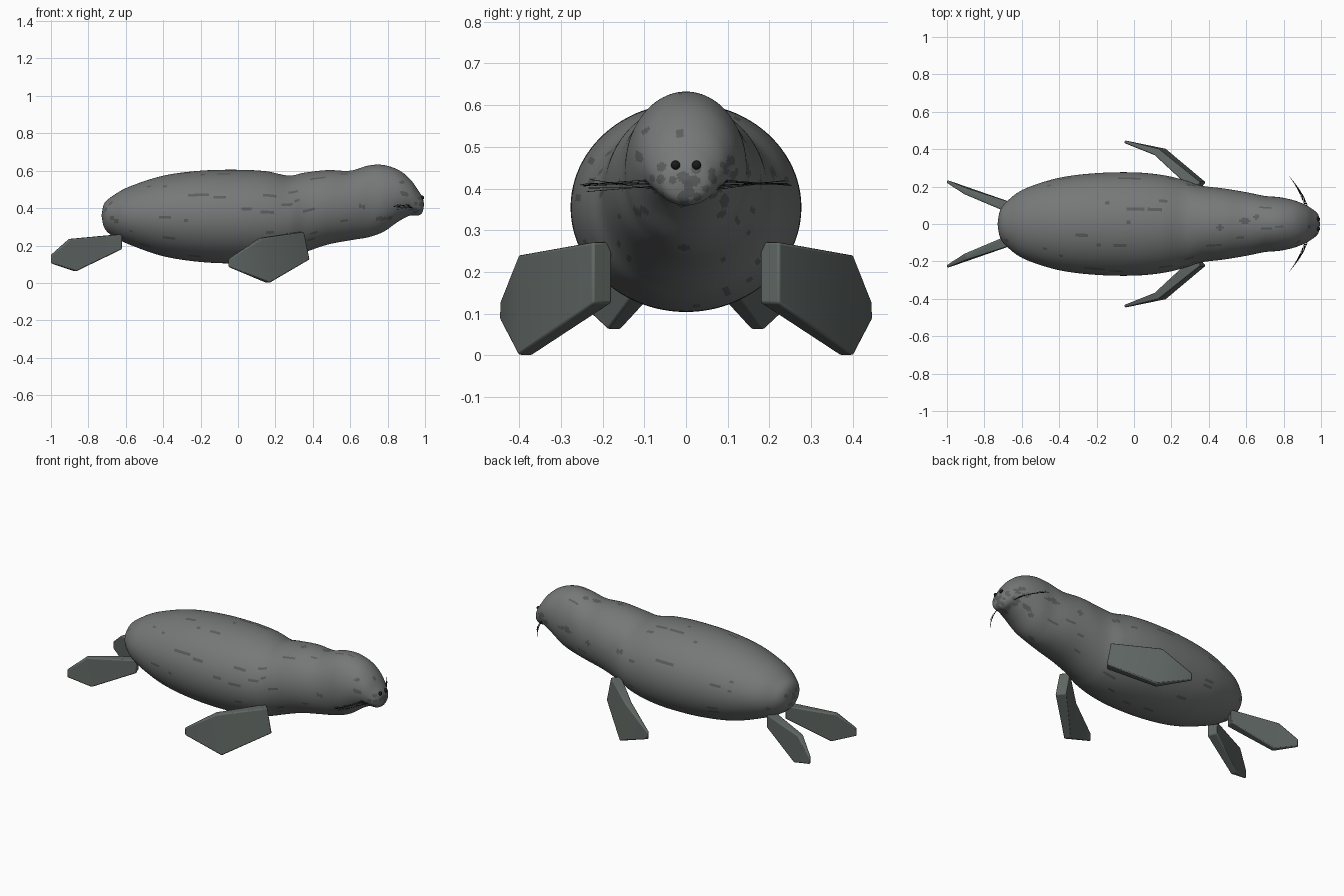
import bpy, bmesh, math, random
from mathutils import Vector

if "Cube" in bpy.data.objects:
    bpy.data.objects.remove(bpy.data.objects["Cube"])

random.seed(4)


def material(name, rgb):
    m = bpy.data.materials.new(name)
    m.diffuse_color = (*rgb, 1)
    m.use_nodes = True
    m.node_tree.nodes["Principled BSDF"].inputs["Base Color"].default_value = m.diffuse_color
    return m


FUR = material("fur", (0.18, 0.19, 0.185))
SPOT = material("dark_fur", (0.105, 0.112, 0.11))
FLIPPER = material("flipper_skin", (0.115, 0.135, 0.125))
BLACK = material("black", (0.01, 0.01, 0.01))


def finish(bm, name, mats, angle):
    bmesh.ops.recalc_face_normals(bm, faces=bm.faces)
    me = bpy.data.meshes.new(name)
    bm.to_mesh(me)
    bm.free()
    ob = bpy.data.objects.new(name, me)
    bpy.context.collection.objects.link(ob)
    for m in mats:
        me.materials.append(m)
    bpy.ops.object.select_all(action='DESELECT')
    ob.select_set(True)
    bpy.context.view_layer.objects.active = ob
    bpy.ops.object.shade_smooth_by_angle(angle=math.radians(angle))
    return ob


def spline(pts, steps):
    # Catmull-Rom through the stations
    p = [Vector(q) for q in pts]
    p = [2 * p[0] - p[1]] + p + [2 * p[-1] - p[-2]]
    out = []
    for i in range(1, len(p) - 2):
        a, b, c, d = p[i - 1:i + 3]
        for k in range(steps):
            t = k / steps
            out.append(0.5 * (2 * b + (c - a) * t + (2 * a - 5 * b + 4 * c - d) * t * t
                              + (3 * b - a - 3 * c + d) * t ** 3))
    return out + [p[-2]]


# Body, neck and head: one loft, stations are (x, top z, bottom z, half width)
STATIONS = [
    (-.73, .36, .36, 0), (-.715, .425, .295, .075), (-.67, .465, .25, .13),
    (-.58, .515, .205, .19), (-.4, .573, .143, .247), (-.2, .6, .112, .272),
    (0, .605, .104, .276), (.15, .597, .112, .262), (.27, .574, .135, .235),
    (.36, .59, .165, .205), (.48, .603, .205, .19), (.6, .6, .228, .17),
    (.7, .628, .245, .15), (.78, .63, .275, .143), (.86, .603, .33, .125),
    (.92, .555, .36, .1), (.96, .5, .36, .075), (.985, .46, .375, .05),
    (.995, .42, .42, 0)]
SEG = 96
rows = spline(STATIONS, 9)
bm = bmesh.new()
rings = []
for x, top, bot, w in rows[1:-1]:
    ring = []
    for k in range(SEG):
        a = 2 * math.pi * k / SEG
        ring.append(bm.verts.new((x, w * math.cos(a),
                                  (top + bot) / 2 + (top - bot) / 2 * math.sin(a))))
    rings.append(ring)
for r, s in zip(rings, rings[1:]):
    for k in range(SEG):
        n = (k + 1) % SEG
        bm.faces.new((r[k], r[n], s[n], s[k]))
for ring, row in ((rings[0], rows[0]), (rings[-1], rows[-1])):
    tip = bm.verts.new((row[0], 0, row[1]))
    for k in range(SEG):
        bm.faces.new((ring[k], ring[(k + 1) % SEG], tip))

# Mottled spots stretched along the body
faces = list(bm.faces)
centres = [f.calc_center_median() for f in faces]
for _ in range(120):
    c = random.choice(centres)
    length, width = random.uniform(.018, .045), random.uniform(.008, .014)
    skew = random.uniform(-.3, .3)
    for f, p in zip(faces, centres):
        dx = p.x - c.x
        if abs(dx) < length:
            dy, dz = p.y - c.y, p.z - c.z - skew * dx
            if (dx / length) ** 2 + (dy * dy + dz * dz) / width ** 2 < 1:
                f.material_index = 1
finish(bm, "seal_body", [FUR, SPOT], 60)


# Flippers: box sections (upper point, lower point, thickness) from root to tip
def flipper(name, sections, side):
    bm = bmesh.new()
    mids = [(Vector(a) + Vector(b)) / 2 for a, b, t in sections]
    loops = []
    for i, (a, b, t) in enumerate(sections):
        d = mids[min(i + 1, len(mids) - 1)] - mids[max(i - 1, 0)]
        n = Vector((-d.y, d.x, 0)).normalized() * t / 2
        a, b = Vector(a), Vector(b)
        loop = []
        for v in (a + n, a - n, b - n, b + n):
            loop.append(bm.verts.new((v.x, v.y * side, v.z)))
        loops.append(loop)
    for r, s in zip(loops, loops[1:]):
        for k in range(4):
            n = (k + 1) % 4
            bm.faces.new((r[k], r[n], s[n], s[k]))
    bm.faces.new(loops[0])
    bm.faces.new(loops[-1])
    ob = finish(bm, name, [FLIPPER], 40)
    bev = ob.modifiers.new("soft_edges", 'BEVEL')
    bev.width = 0.006
    bev.segments = 2


FRONT = [((.335, .2, .272), (.365, .2, .125), .06),
         ((.12, .385, .24), (.16, .385, 0), .04),
         ((-.05, .44, .128), (-.05, .44, .085), .014)]
REAR = [((-.63, .075, .26), (-.63, .075, .18), .06),
        ((-.9, .175, .235), (-.87, .172, .062), .035),
        ((-1.0, .228, .15), (-1.0, .228, .105), .014)]
for label, side in (("left", 1), ("right", -1)):
    flipper("front_flipper_" + label, FRONT, side)
    flipper("rear_flipper_" + label, REAR, side)

    # Eyes
    bpy.ops.mesh.primitive_uv_sphere_add(segments=20, ring_count=12, radius=.011,
                                         location=(.984, side * .025, .456))
    eye = bpy.context.object
    eye.name = "eye_" + label
    eye.data.materials.append(BLACK)
    bpy.ops.object.shade_smooth()

    # Whiskers
    cu = bpy.data.curves.new("whiskers_" + label, 'CURVE')
    cu.dimensions = '3D'
    cu.bevel_depth = .0008
    cu.bevel_resolution = 1
    for i in range(7):
        z = .398 + .004 * i
        end = .39 + .032 * random.random()
        sp = cu.splines.new('POLY')
        sp.points.add(4)
        for k, pt in enumerate(sp.points):
            t = k / 4
            pt.co = (.935 - .003 * i - .04 * t - .045 * t * t,
                     side * (.075 + (.155 + .004 * i) * t), z + (end - z) * t, 1)
    ob = bpy.data.objects.new("whiskers_" + label, cu)
    bpy.context.collection.objects.link(ob)
    cu.materials.append(BLACK)
